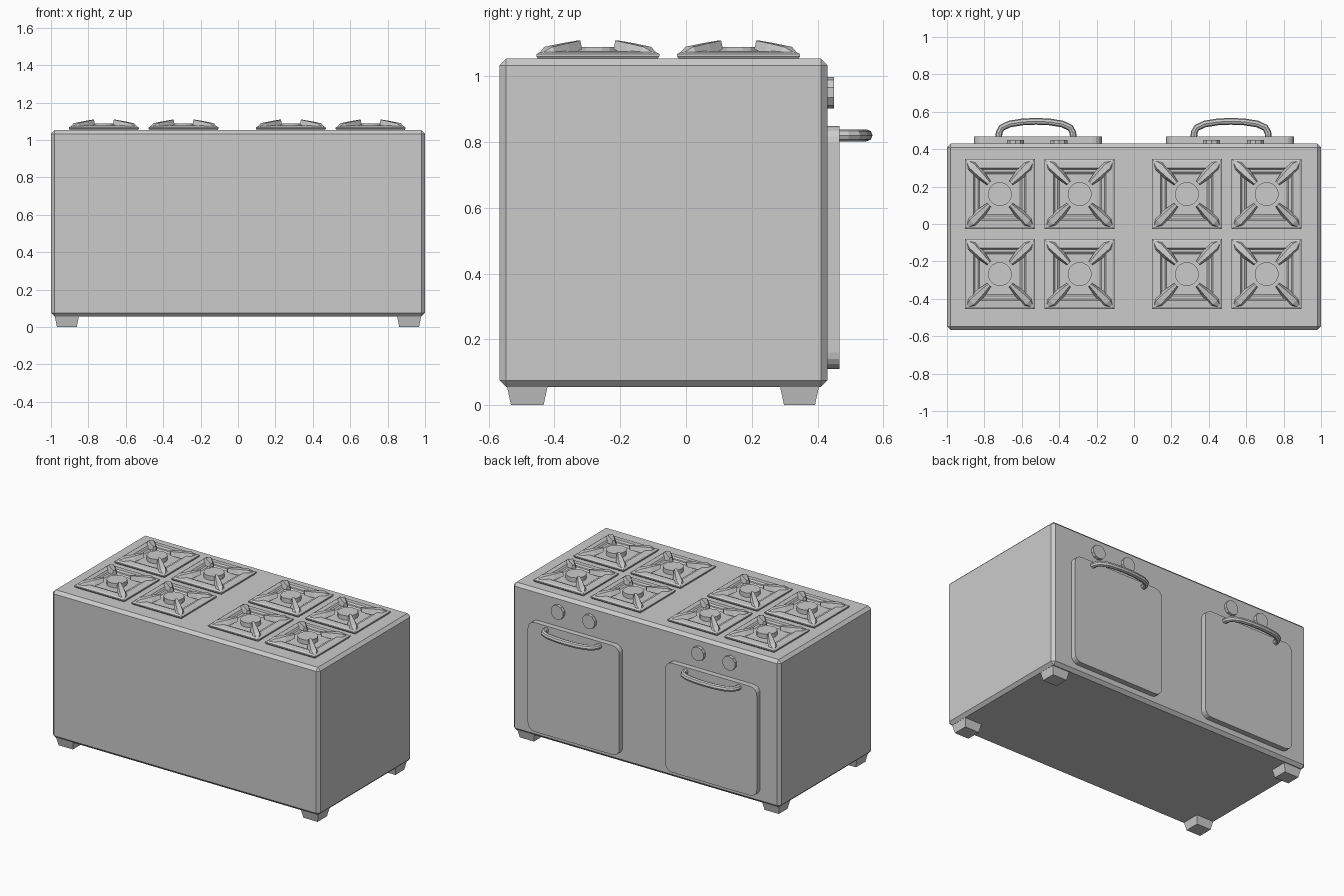
import bpy, bmesh, math
from mathutils import Vector

if "Cube" in bpy.data.objects:
    bpy.data.objects.remove(bpy.data.objects["Cube"])


def loft(name, groups):
    """One object from groups of rings; each group is skinned and capped."""
    bm = bmesh.new()
    for rings in groups:
        vs = [[bm.verts.new(p) for p in r] for r in rings]
        n = len(vs[0])
        for a, b in zip(vs, vs[1:]):
            for i in range(n):
                j = (i + 1) % n
                bm.faces.new((a[i], a[j], b[j], b[i]))
        bm.faces.new(vs[0][::-1])
        bm.faces.new(vs[-1])
    bmesh.ops.recalc_face_normals(bm, faces=bm.faces)
    me = bpy.data.meshes.new(name)
    bm.to_mesh(me)
    bm.free()
    ob = bpy.data.objects.new(name, me)
    bpy.context.collection.objects.link(ob)
    return ob


def rect(x0, x1, y0, y1, z):
    return [(x0, y0, z), (x1, y0, z), (x1, y1, z), (x0, y1, z)]


def disc(cx, cy, z, r, n):
    return [(cx + r * math.cos(2 * math.pi * (i + .5) / n),
             cy + r * math.sin(2 * math.pi * (i + .5) / n), z) for i in range(n)]


def upright(ring, y):
    """Turn an xy ring into an xz ring at depth y."""
    return [(p[0], y, p[1]) for p in ring]


# cabinet
body = loft("cabinet", [[rect(-1, 1, -.567, .43, .055), rect(-1, 1, -.567, .43, 1.053)]])
bev = body.modifiers.new("chamfer", 'BEVEL')
bev.width, bev.segments = .02, 1

# tapered feet
for x0, x1 in ((-.98, -.85), (.85, .98)):
    for y0, y1 in ((-.545, -.42), (.285, .405)):
        loft("foot", [[rect(x0 + .012, x1 - .012, y0 + .013, y1 - .013, 0),
                       rect(x0, x1, y0, y1, .06)]])


def burner(cx, cy):
    # square pan with raised rim and sunken floor
    pan = [(.18, 1.05), (.187, 1.06), (.187, 1.067), (.176, 1.073),
           (.14, 1.076), (.132, 1.066), (.118, 1.066), (.108, 1.058)]
    loft("burner_pan", [[rect(cx - h, cx + h, cy - h, cy + h, z) for h, z in pan]])
    # round burner cap
    loft("burner_cap", [[disc(cx, cy, 1.05, .064, 16), disc(cx, cy, 1.088, .064, 16)]])
    # four diagonal pot supports: offset, half width, bottom, top
    stations = [(.174, .012, 1.06, 1.07), (.15, .034, 1.06, 1.089),
                (.10, .026, 1.066, 1.1), (.058, .014, 1.082, 1.108)]
    arms = []
    for sx in (-1, 1):
        for sy in (-1, 1):
            side = Vector((-sy, sx, 0)).normalized()
            rings = []
            for d, w, zb, zt in stations:
                c = Vector((cx + sx * d, cy + sy * d, 0))
                rings.append([c + side * k * w + Vector((0, 0, z))
                              for k, z in ((-1, zb), (1, zb), (.5, zt), (-.5, zt))])
            arms.append(rings)
    loft("pot_supports", arms)


for bx in (-.717, -.291, .283, .709):
    for by in (-.268, .16):
        burner(bx, by)


def door(x0, x1, z0, z1, r=.05):
    ring = []
    for cx, cz, a0 in ((x1 - r, z1 - r, 0), (x0 + r, z1 - r, 90),
                       (x0 + r, z0 + r, 180), (x1 - r, z0 + r, 270)):
        for k in range(5):
            a = math.radians(a0 + k * 22.5)
            ring.append((cx + r * math.cos(a), cz + r * math.sin(a)))
    loft("oven_door", [[upright(ring, .42), upright(ring, .467)]])


def handle(cx, z, r=.018, n=8):
    half = [(.2, .455), (.197, .49), (.183, .515), (.14, .535), (.07, .546)]
    path = [Vector((cx - x, y, z)) for x, y in half] + [Vector((cx, .549, z))] \
        + [Vector((cx + x, y, z)) for x, y in half[::-1]]
    rings = []
    for i, p in enumerate(path):
        t = (path[min(i + 1, len(path) - 1)] - path[max(i - 1, 0)]).normalized()
        s = Vector((-t.y, t.x, 0))
        rings.append([p + s * r * math.cos(2 * math.pi * k / n)
                      + Vector((0, 0, r * math.sin(2 * math.pi * k / n))) for k in range(n)])
    loft("door_handle", [rings])


# oven doors, handles and knobs
for x0, x1, hx, knobs in ((-.856, -.172, -.524, (-.634, -.4)),
                          (.172, .856, .519, (.415, .65))):
    door(x0, x1, .11, .848)
    handle(hx, .82)
    for kx in knobs:
        loft("knob", [[upright(disc(kx, .95, 0, .048, 10), y) for y in (.42, .45)]])
